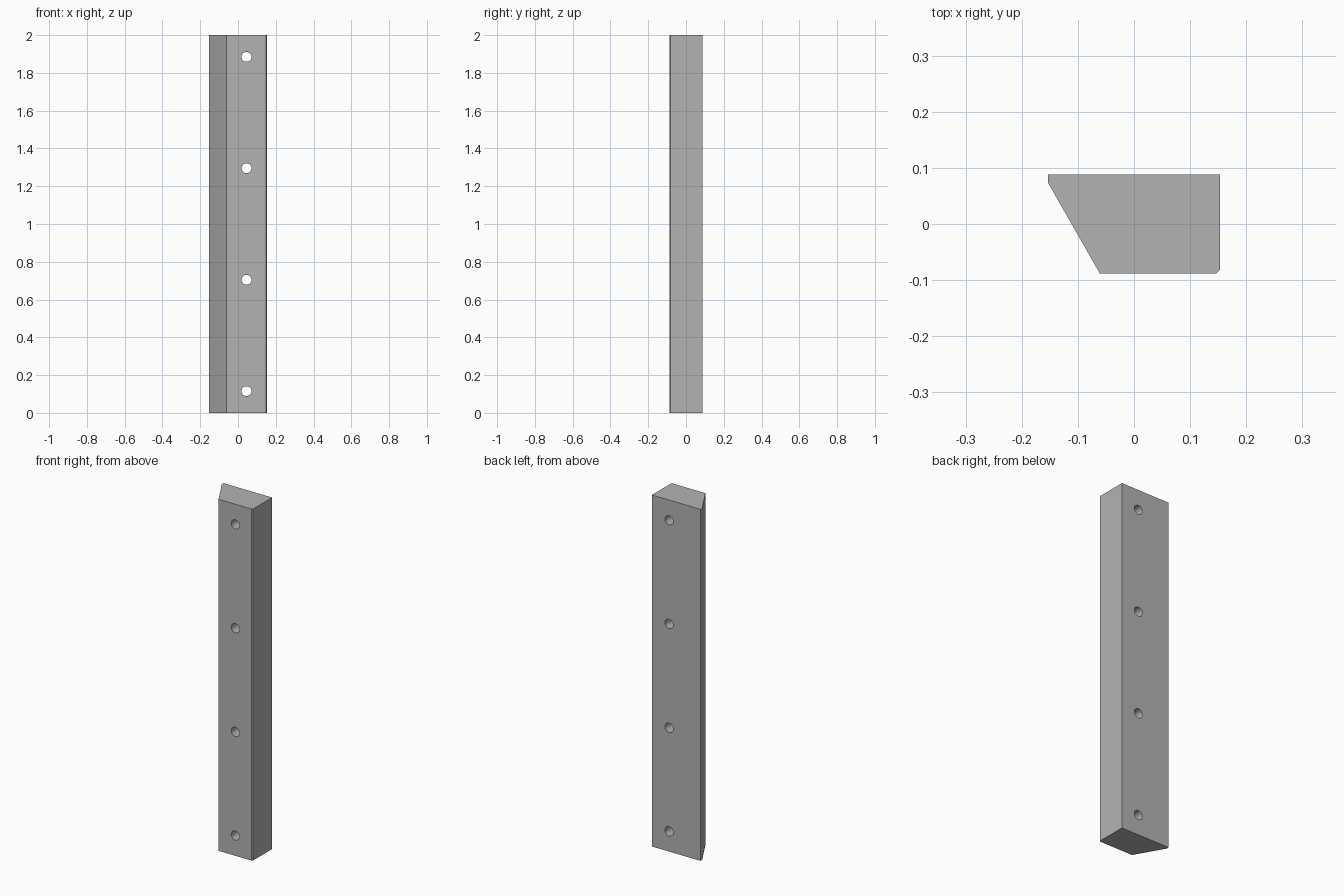
import bpy, bmesh
from mathutils import Matrix

cube = bpy.data.objects.get("Cube")
if cube:
    bpy.data.objects.remove(cube, do_unlink=True)

LENGTH = 2.0
HOLE_X, HOLE_RADIUS, HOLE_END, HOLE_COUNT = 0.045, 0.026, 0.115, 4

grey = bpy.data.materials.new("plain grey")
grey.use_nodes = True
colour = (0.45, 0.45, 0.45, 1)
grey.diffuse_color = colour
grey.node_tree.nodes["Principled BSDF"].inputs["Base Color"].default_value = colour


def make_object(name, bm):
    bmesh.ops.recalc_face_normals(bm, faces=bm.faces)
    mesh = bpy.data.meshes.new(name)
    bm.to_mesh(mesh)
    bm.free()
    mesh.materials.append(grey)
    obj = bpy.data.objects.new(name, mesh)
    bpy.context.collection.objects.link(obj)
    return obj


# Bar: bevelled profile extruded upwards
profile = [(-0.153, 0.088), (-0.153, 0.073), (-0.061, -0.088),
           (0.147, -0.088), (0.153, -0.082), (0.153, 0.088)]
bm = bmesh.new()
base = bm.faces.new([bm.verts.new((x, y, 0)) for x, y in profile])
ext = bmesh.ops.extrude_face_region(bm, geom=[base])
top = [v for v in ext["geom"] if isinstance(v, bmesh.types.BMVert)]
bmesh.ops.translate(bm, verts=top, vec=(0, 0, LENGTH))
bar = make_object("bevelled_bar", bm)

# Cutters: evenly spaced screw holes running front to back
bm = bmesh.new()
step = (LENGTH - 2 * HOLE_END) / (HOLE_COUNT - 1)
for i in range(HOLE_COUNT):
    place = Matrix.Translation((HOLE_X, 0, HOLE_END + i * step)) @ Matrix.Rotation(1.5708, 4, "X")
    bmesh.ops.create_cone(bm, cap_ends=True, segments=32, radius1=HOLE_RADIUS,
                          radius2=HOLE_RADIUS, depth=0.4, matrix=place)
cutter = make_object("hole_cutters", bm)

# Drill the holes, then drop the cutters
drill = bar.modifiers.new("screw holes", "BOOLEAN")
drill.operation = "DIFFERENCE"
drill.solver = "EXACT"
drill.object = cutter
bpy.ops.object.select_all(action="DESELECT")
bpy.context.view_layer.objects.active = bar
bar.select_set(True)
bpy.ops.object.modifier_apply(modifier=drill.name)
bpy.data.objects.remove(cutter, do_unlink=True)
bpy.ops.object.shade_smooth_by_angle(angle=0.5)
